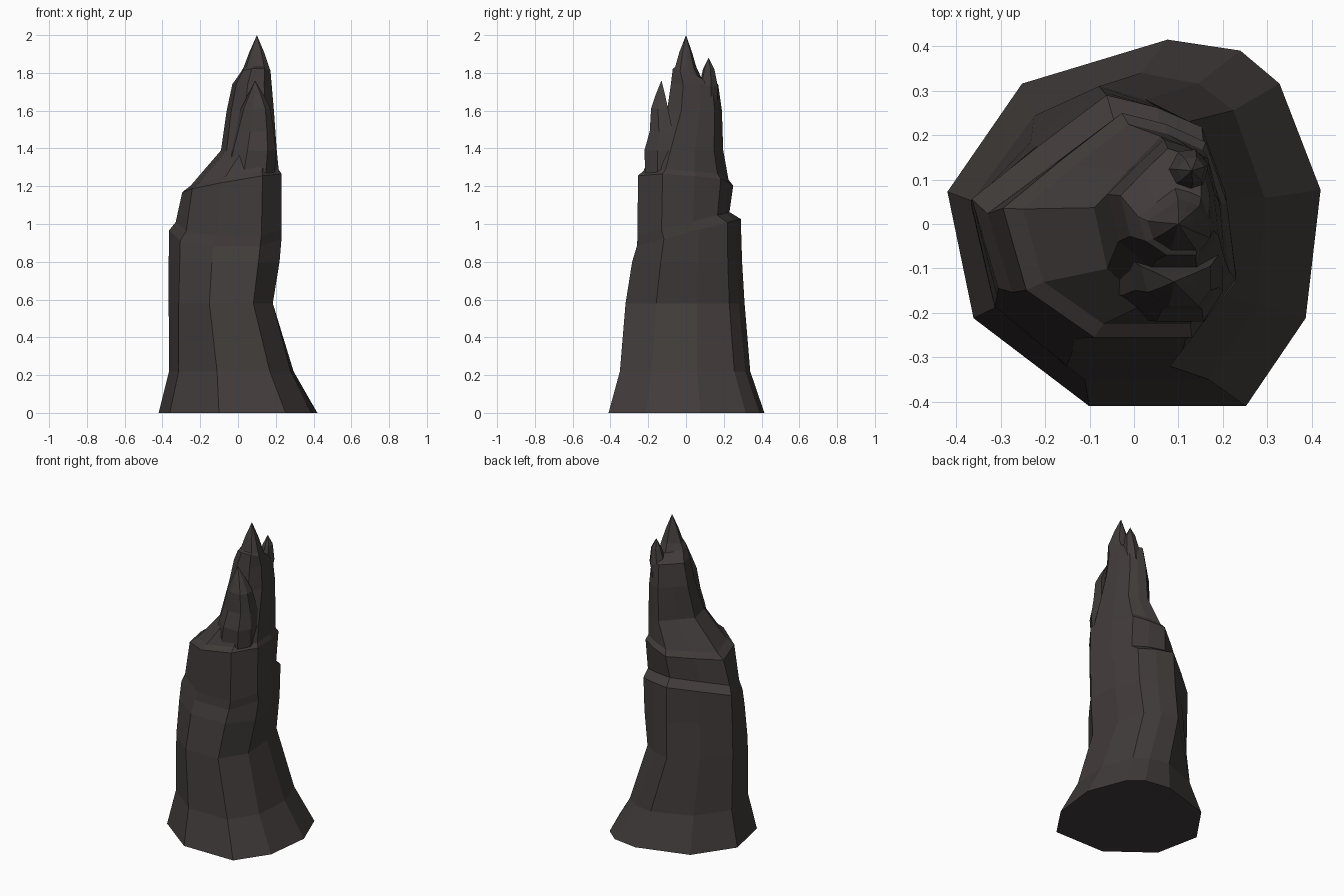
import bpy, bmesh

stone = bpy.data.materials.new("dark_stone")
stone.diffuse_color = (0.053, 0.045, 0.043, 1)

# Irregular ten-sided outline at the foot, and the one it turns into higher up
FOOT = [(-1, .17), (-.6, .76), (.18, 1), (.57, .94), (.78, .76),
        (1, .18), (.92, -.52), (.6, -1), (-.24, -1), (-.86, -.52)]
UPPER = [(-1, .15), (-.5, .58), (.02, 1), (.4, .9), (.74, .74),
         (.92, .2), (1, -.48), (.62, -1), (-.22, -1), (-.8, -.58)]
# Simpler outline for the small splinters
SMALL = [(-1, .1), (-.45, .9), (.4, 1), (1, .3), (.75, -.75), (.1, -1), (-.7, -.7)]
# Front splinter: flat back buried in the peak
WEDGE = [(-1, 1), (1, 1), (1, -.2), (.65, -1), (-.2, -1), (-.8, -.3)]


def loft(name, low, high, rings, tip):
    """Rings: (z, x0, x1, y0, y1, slope_x, slope_y); closed by a point."""
    bm = bmesh.new()
    prev = None
    for z, x0, x1, y0, y1, sx, sy in rings:
        cx, cy, rx, ry = (x0 + x1) / 2, (y0 + y1) / 2, (x1 - x0) / 2, (y1 - y0) / 2
        t = min(1, max(0, (z - .1) / .55))
        outline = [(a + (c - a) * t, b + (d - b) * t) for (a, b), (c, d) in zip(low, high)]
        ring = [bm.verts.new((cx + rx * u, cy + ry * v, z + sx * rx * u + sy * ry * v))
                for u, v in outline]
        n = len(ring)
        if prev:
            for i in range(n):
                j = (i + 1) % n
                bm.faces.new((prev[i], prev[j], ring[j], ring[i]))
        else:
            bm.faces.new(ring)
        prev = ring
    top = bm.verts.new(tip)
    for i in range(n):
        bm.faces.new((prev[i], prev[(i + 1) % n], top))
    bmesh.ops.recalc_face_normals(bm, faces=bm.faces)
    me = bpy.data.meshes.new(name)
    bm.to_mesh(me)
    bm.free()
    me.materials.append(stone)
    ob = bpy.data.objects.new(name, me)
    bpy.context.collection.objects.link(ob)
    return ob


# Main spire: flared foot, rear ledge, sloping shoulder, narrow peak
loft("main_spire", FOOT, UPPER, [
    (0.00, -.42, .42, -.41, .415, 0, 0),
    (0.22, -.365, .30, -.35, .34, 0, 0),
    (0.58, -.367, .187, -.32, .31, 0, 0),
    (0.80, -.367, .22, -.285, .297, 0, 0),
    (0.955, -.365, .23, -.26, .29, 0, .26),
    (1.00, -.33, .23, -.256, .23, 0, .26),
    (1.215, -.295, .23, -.255, .25, .17, -.05),
    (1.245, -.25, .215, -.225, .225, .17, -.05),
    (1.39, -.09, .205, -.18, .197, 0, 0),
    (1.60, -.06, .19, -.10, .19, 0, 0),
    (1.74, -.03, .178, -.08, .17, 0, 0),
    (1.80, .01, .172, -.07, .08, 0, -.3),
    (1.83, .03, .165, -.058, .055, 0, 0),
    (1.91, .06, .138, -.035, .032, 0, 0),
], (.1, 0, 2.0))

# Front splinter rising from the front ledge
loft("front_splinter", WEDGE, WEDGE, [
    (1.235, -.09, .195, -.215, -.05, 0, 0),
    (1.39, -.05, .2, -.22, -.05, 0, 0),
    (1.49, -.02, .19, -.192, -.07, 0, 0),
    (1.61, .015, .172, -.185, -.095, 0, 0),
    (1.68, .05, .138, -.162, -.11, 0, 0),
], (.09, -.13, 1.76))

# Rear splinter beside the peak
loft("rear_splinter", SMALL, SMALL, [
    (1.62, .05, .15, .06, .165, 0, 0),
    (1.73, .07, .168, .07, .168, 0, 0),
    (1.82, .098, .16, .09, .15, 0, 0),
], (.13, .12, 1.88))
